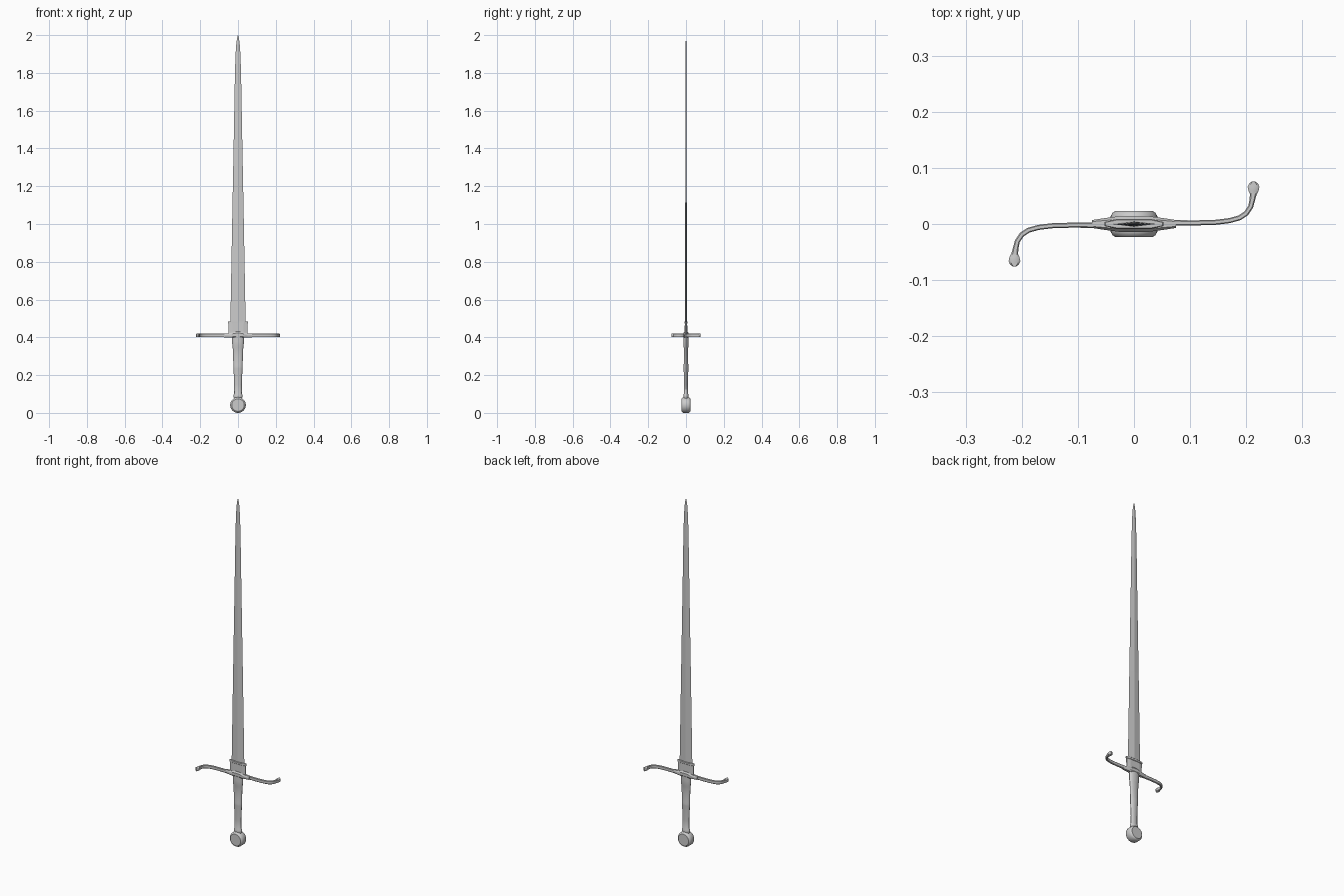
import bpy, bmesh
from math import cos, sin, pi, copysign
from mathutils import Vector


def loft(name, rings, smooth=True):
    """Skin a list of equal-length rings and cap both ends."""
    bm = bmesh.new()
    vs = [[bm.verts.new(p) for p in r] for r in rings]
    n = len(vs[0])
    for a, b in zip(vs, vs[1:]):
        for i in range(n):
            bm.faces.new((a[i], a[(i + 1) % n], b[(i + 1) % n], b[i]))
    bm.faces.new(vs[0][::-1])
    bm.faces.new(vs[-1])
    bmesh.ops.recalc_face_normals(bm, faces=bm.faces)
    me = bpy.data.meshes.new(name)
    bm.to_mesh(me)
    bm.free()
    ob = bpy.data.objects.new(name, me)
    bpy.context.collection.objects.link(ob)
    if smooth:
        bpy.ops.object.select_all(action='DESELECT')
        ob.select_set(True)
        bpy.context.view_layer.objects.active = ob
        bpy.ops.object.shade_smooth_by_angle(angle=0.6)
    return ob


def oval(z, rx, ry, n=16, power=1.0):
    pts = []
    for i in range(n):
        c, s = cos(2 * pi * i / n), sin(2 * pi * i / n)
        pts.append((copysign(abs(c) ** power, c) * rx,
                    copysign(abs(s) ** power, s) * ry, z))
    return pts


def diamond(z, w, t):
    return [(w, 0, z), (0, t, z), (-w, 0, z), (0, -t, z)]


# Blade: long diamond-section taper with a rounded point
loft("blade", [diamond(*p) for p in [
    (0.42, 0.041, 0.005), (0.50, 0.040, 0.005), (1.00, 0.031, 0.0042),
    (1.50, 0.0215, 0.0032), (1.78, 0.0165, 0.0025), (1.90, 0.0130, 0.002),
    (1.96, 0.0085, 0.0015), (1.985, 0.0045, 0.001), (2.00, 0.0004, 0.0002)]], False)


# Rain guard: flat sleeve around the blade root with a raised rim
def sleeve(z, w, t):
    return [(w, -t * .4, z), (w, t * .4, z), (w * .6, t, z), (-w * .6, t, z),
            (-w, t * .4, z), (-w, -t * .4, z), (-w * .6, -t, z), (w * .6, -t, z)]


loft("rain_guard", [sleeve(*p) for p in [
    (0.415, 0.049, 0.008), (0.43, 0.049, 0.007), (0.472, 0.050, 0.0065),
    (0.474, 0.053, 0.0085), (0.483, 0.053, 0.0085), (0.485, 0.051, 0.007)]], False)

# Grip: oval section with a swelling in the middle and flared ends
loft("grip", [oval(*p) for p in [
    (0.075, 0.020, 0.013), (0.085, 0.024, 0.014), (0.095, 0.024, 0.014),
    (0.102, 0.020, 0.011), (0.15, 0.020, 0.010), (0.20, 0.022, 0.011),
    (0.235, 0.0245, 0.013), (0.245, 0.025, 0.0135), (0.255, 0.0245, 0.012),
    (0.30, 0.026, 0.011), (0.345, 0.028, 0.0115), (0.355, 0.030, 0.014),
    (0.38, 0.031, 0.014), (0.405, 0.032, 0.014)]])

# Wheel pommel: bevelled disc facing front and back
prof = [(-0.0235, 0.022), (-0.0235, 0.033), (-0.020, 0.038), (-0.014, 0.0415),
        (0.014, 0.0415), (0.020, 0.038), (0.0235, 0.033), (0.0235, 0.022)]
loft("pommel", [[(r * cos(2 * pi * i / 32), y, 0.0415 + r * sin(2 * pi * i / 32))
                 for i in range(32)] for y, r in prof])


# Guard block: tapered centre piece
def block(x, w, zlo, zhi):
    c, m = w * .6, (zhi - zlo) * .25
    return [(x, -w, zlo + m), (x, -c, zlo), (x, c, zlo), (x, w, zlo + m),
            (x, w, zhi - m), (x, c, zhi), (x, -c, zhi), (x, -w, zhi - m)]


half = [(0.012, 0.0145, 0.397, 0.430), (0.026, 0.014, 0.398, 0.426),
        (0.052, 0.0105, 0.399, 0.421), (0.075, 0.007, 0.400, 0.420)]
loft("guard_block", [block(-x, *r) for x, *r in half[::-1]] +
     [block(x, *r) for x, *r in half])

# Guard arms: flat bars sweeping into opposed hooks with round terminals
path = [(0.07, 0.002, .005), (0.11, 0.002, .0045), (0.145, 0.003, .0045),
        (0.17, 0.006, .0045), (0.188, 0.011, .0045), (0.200, 0.019, .0045),
        (0.208, 0.031, .0045), (0.211, 0.044, .005), (0.2125, 0.053, .006),
        (0.213, 0.059, .009), (0.213, 0.066, .0105), (0.213, 0.072, .008),
        (0.213, 0.0755, .003)]
for side, sgn in (("right", 1), ("left", -1)):
    rings = []
    for i, (x, y, w) in enumerate(path):
        a, b = path[max(i - 1, 0)], path[min(i + 1, len(path) - 1)]
        d = Vector((b[0] - a[0], b[1] - a[1])).normalized()
        nx, ny = -d.y, d.x
        rings.append([(sgn * (x + nx * w * u), sgn * (y + ny * w * u), 0.41 + v)
                      for u, v in ((1, -.007), (1, .007), (.6, .0095), (-.6, .0095),
                                   (-1, .007), (-1, -.007), (-.6, -.0095), (.6, -.0095))])
    loft("guard_arm_" + side, rings)
